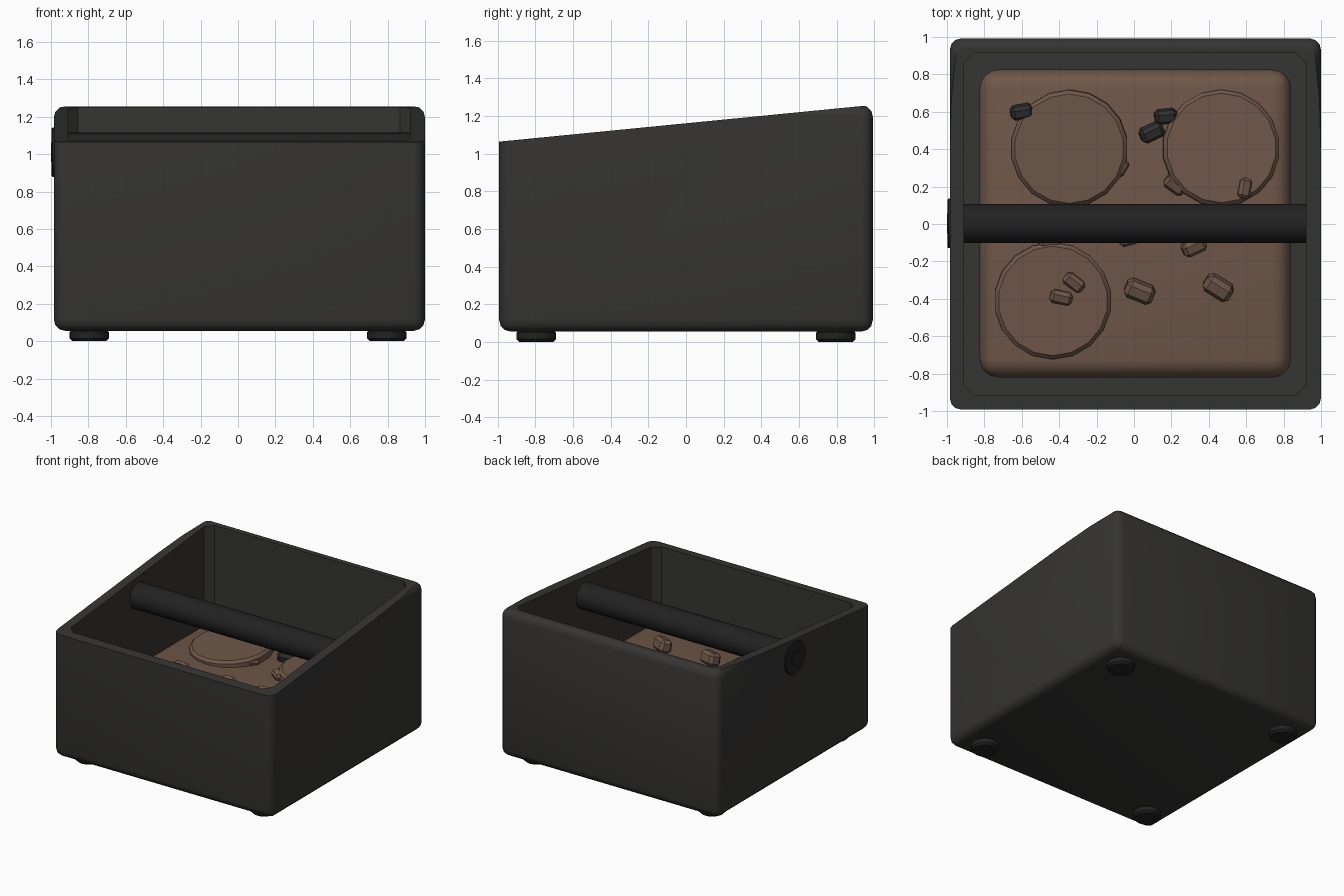
import bpy, bmesh, math
from mathutils import Matrix, Euler

if "Cube" in bpy.data.objects:
    bpy.data.objects.remove(bpy.data.objects["Cube"])

def material(name, rgb):
    m = bpy.data.materials.new(name)
    m.diffuse_color = (*rgb, 1)
    m.use_nodes = True
    m.node_tree.nodes["Principled BSDF"].inputs["Base Color"].default_value = m.diffuse_color
    return m

SHELL = material("charcoal", (0.036, 0.035, 0.033))
RUBBER = material("black_rubber", (0.016, 0.016, 0.016))
COFFEE = material("coffee_brown", (0.16, 0.095, 0.065))
DARK = material("dark_coffee", (0.03, 0.03, 0.03))

def finish(bm, name, mat, smooth=True):
    bmesh.ops.recalc_face_normals(bm, faces=bm.faces)
    me = bpy.data.meshes.new(name)
    bm.to_mesh(me)
    bm.free()
    ob = bpy.data.objects.new(name, me)
    bpy.context.collection.objects.link(ob)
    me.materials.append(mat)
    if smooth:
        bpy.ops.object.select_all(action='DESELECT')
        ob.select_set(True)
        bpy.context.view_layer.objects.active = ob
        bpy.ops.object.shade_smooth_by_angle(angle=math.radians(35))
    return ob

def box_bm(lo, hi, bevel=0, segments=1, vertical_only=False):
    bm = bmesh.new()
    bmesh.ops.create_cube(bm, size=1)
    for v in bm.verts:
        v.co = [(a + b) / 2 + c * (b - a) for a, b, c in zip(lo, hi, v.co)]
    if bevel:
        edges = [e for e in bm.edges if not vertical_only
                 or abs(e.verts[0].co.z - e.verts[1].co.z) > 1e-4]
        bmesh.ops.bevel(bm, geom=edges, offset=bevel, segments=segments,
                        profile=0.5, affect='EDGES')
    return bm

def disc(name, loc, radius, depth, bevel, sides, mat, rot=(0, 0, 0), segments=1):
    bm = bmesh.new()
    bmesh.ops.create_cone(bm, cap_ends=True, segments=sides, radius1=radius,
                          radius2=radius, depth=depth)
    if bevel:
        rim = [e for e in bm.edges if abs(e.verts[0].co.z - e.verts[1].co.z) < 1e-5]
        bmesh.ops.bevel(bm, geom=rim, offset=bevel, segments=segments,
                        profile=0.5, affect='EDGES')
    bm.transform(Matrix.Translation(loc) @ Euler(rot).to_matrix().to_4x4())
    return finish(bm, name, mat)

# Cutters: hollow interior and the sloping rim
cavity = finish(box_bm((-0.91, -0.915, 0.16), (0.92, 0.915, 2), 0.055, 1, True),
                "cavity_cutter", SHELL, False)
slope = math.atan2(0.19, 1.935)
bm = box_bm((-2, -2, 0), (2, 3, 1))
bm.transform(Matrix.Translation((0, -0.9925, 1.064)) @ Matrix.Rotation(slope, 4, 'X'))
rim = finish(bm, "rim_cutter", SHELL, False)

# Open box with rounded edges
body = finish(box_bm((-0.985, -0.9925, 0.055), (1.0, 0.9925, 1.258), 0.062, 3),
              "box_body", SHELL)
for cutter in (cavity, rim):
    mod = body.modifiers.new(cutter.name, 'BOOLEAN')
    mod.operation = 'DIFFERENCE'
    mod.object = cutter
    mod.solver = 'EXACT'
    bpy.context.view_layer.objects.active = body
    bpy.ops.object.modifier_apply(modifier=mod.name)
for cutter in (cavity, rim):
    bpy.data.objects.remove(cutter)
bpy.context.view_layer.objects.active = body
body.select_set(True)
bpy.ops.object.shade_smooth_by_angle(angle=math.radians(35))

# Feet
for sx in (-1, 1):
    for sy in (-1, 1):
        disc("foot", (sx * 0.795, sy * 0.795, 0.032), 0.105, 0.064, 0.015, 20, RUBBER)

# Knock bar with its end cap and bolt on the left side
side = (0, math.pi / 2, 0)
disc("knock_bar", (0.005, 0.003, 1.01), 0.105, 1.85, 0, 32, RUBBER, side)
disc("bar_end_cap", (-0.985, 0.003, 1.01), 0.132, 0.022, 0.004, 28, RUBBER, side)
disc("bar_bolt", (-0.985, 0.003, 1.01), 0.055, 0.03, 0.004, 16, RUBBER, side)

# Bed of coffee grounds
finish(box_bm((-0.825, -0.82, 0.15), (0.84, 0.825, 0.56), 0.1, 4),
       "coffee_grounds", COFFEE)

# Spent pucks
for x, y, rx, ry in ((-0.345, 0.405, 0.05, -0.04), (0.465, 0.405, -0.03, 0.05),
                     (-0.435, -0.41, 0.03, 0.03)):
    disc("coffee_puck", (x, y, 0.565), 0.313, 0.1, 0.02, 18, COFFEE, (rx, ry, 0))

# Loose clumps: x, y, z, length, turn
def clump(x, y, z, size, turn, mat):
    bm = box_bm((-size, -size * 0.62, -size * 0.65), (size, size * 0.62, size * 0.65),
                size * 0.3)
    bm.transform(Matrix.Translation((x, y, z)) @
                 Euler((0.3, 0.1, math.radians(turn))).to_matrix().to_4x4())
    finish(bm, "coffee_clump", mat, False)

for c in ((0.03, -0.36, 0.595, 0.08, -22), (0.45, -0.34, 0.6, 0.08, -32),
          (0.32, -0.12, 0.59, 0.065, 25), (0.59, 0.19, 0.6, 0.055, 80),
          (0.22, 0.21, 0.575, 0.06, -35), (-0.32, -0.31, 0.6, 0.06, -38),
          (-0.39, -0.39, 0.6, 0.06, -12), (-0.03, -0.08, 0.58, 0.05, 15),
          (-0.45, -0.09, 0.58, 0.06, 5), (-0.07, 0.3, 0.57, 0.045, 60)):
    clump(*c, COFFEE)
for c in ((-0.6, 0.6, 0.59, 0.06, 10), (0.095, 0.49, 0.59, 0.065, 25),
          (0.17, 0.575, 0.59, 0.06, 5)):
    clump(*c, DARK)
